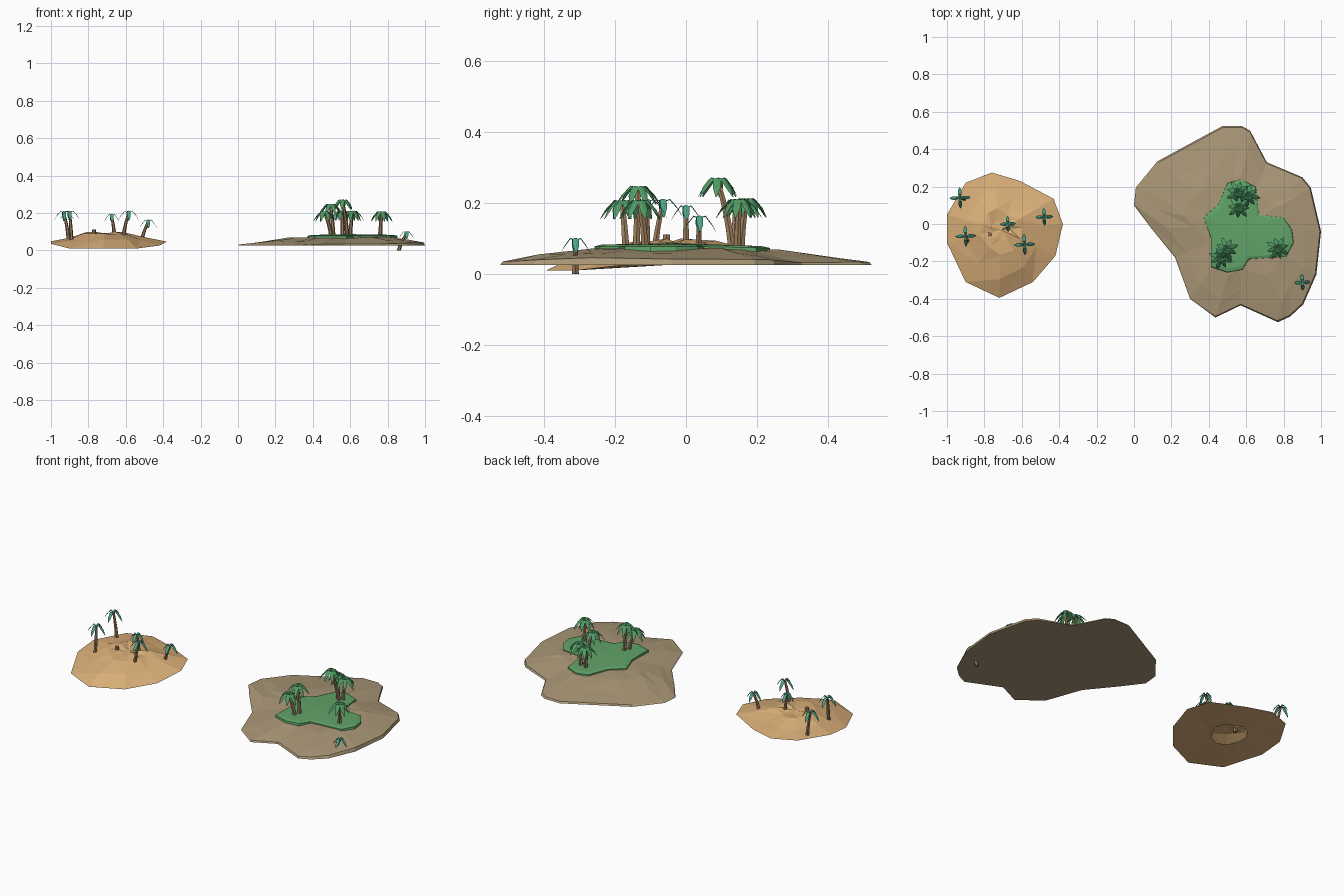
import bpy, bmesh, math, random
from mathutils import Vector

if "Cube" in bpy.data.objects:
    bpy.data.objects.remove(bpy.data.objects["Cube"])

random.seed(4)


def mat(name, rgb):
    m = bpy.data.materials.new(name)
    m.diffuse_color = (*rgb, 1)
    m.use_nodes = True
    m.node_tree.nodes["Principled BSDF"].inputs["Base Color"].default_value = m.diffuse_color
    return m


GOLD = mat("golden_sand", (0.70, 0.43, 0.19))
GREY = mat("grey_sand", (0.40, 0.31, 0.185))
GRASS = mat("grass_green", (0.12, 0.37, 0.14))
LEAF = mat("leaf_green", (0.08, 0.33, 0.13))
TEAL = mat("teal_leaf", (0.07, 0.37, 0.25))
BARK = mat("bark_brown", (0.34, 0.21, 0.11))


def finish(bm, name, material):
    me = bpy.data.meshes.new(name)
    bm.to_mesh(me)
    bm.free()
    me.materials.append(material)
    ob = bpy.data.objects.new(name, me)
    bpy.context.collection.objects.link(ob)
    return ob


def bridge(bm, a, b, tri=True):
    n = len(a)
    for i in range(n):
        j = (i + 1) % n
        if tri:
            bm.faces.new((a[i], a[j], b[j]))
            bm.faces.new((a[i], b[j], b[i]))
        else:
            bm.faces.new((a[i], a[j], b[j], b[i]))


def cap(bm, ring, co):
    c = bm.verts.new(co)
    for i in range(len(ring)):
        bm.faces.new((ring[i], ring[(i + 1) % len(ring)], c))


def ring_at(bm, pts, centre, scale, height, jitter=0.0):
    # outline shrunk towards its centre, with a height rule
    out = []
    for x, y in pts:
        s = scale * (1 + random.uniform(-jitter, jitter))
        px, py = centre[0] + (x - centre[0]) * s, centre[1] + (y - centre[1]) * s
        out.append(bm.verts.new((px, py, height(px, py))))
    return out


# golden island: tilted thin rim, domed rough top, open hollow underneath
gold_outline = [(-1, -.10), (-.90, -.31), (-.72, -.395), (-.54, -.31), (-.42, -.17), (-.38, 0),
                (-.43, .135), (-.61, .23), (-.76, .275), (-.90, .22), (-1, .05)]
gc = (-.71, -.03)


def tilt(x, y):
    side = abs(x + .70) / .3
    return min(.055, max(.01, .022 + .09 * y + .022 * side * side))


bm = bmesh.new()
rim = ring_at(bm, gold_outline, gc, 1, tilt)
mid = ring_at(bm, gold_outline, gc, .68, lambda x, y: tilt(x, y) * .45 + .05 + random.uniform(-.004, .004), .08)
top = ring_at(bm, gold_outline, gc, .36, lambda x, y: .090 + .05 * (y + .03) + random.uniform(-.005, .007), .15)
dip = ring_at(bm, gold_outline, gc, .17, lambda x, y: .092 + random.uniform(-.008, .010), .2)
hole = ring_at(bm, gold_outline, gc, .32, lambda x, y: .028 + .05 * y)
bridge(bm, rim, mid)
bridge(bm, mid, top)
bridge(bm, top, dip)
cap(bm, dip, (*gc, .088))
bridge(bm, hole, rim)
finish(bm, "golden_island", GOLD)

# grey island: flat base, low lip, gentle slopes
grey_outline = [(0, .10), (.09, -.02), (.22, -.18), (.30, -.40), (.435, -.50), (.57, -.435), (.77, -.525),
                (.835, -.495), (.905, -.43), (.975, -.27), (1, -.04), (.945, .195), (.90, .25),
                (.71, .33), (.62, .50), (.575, .525), (.475, .525), (.125, .335), (.01, .195)]
cc = (.58, -.02)


def lift(z):
    return lambda x, y: z + .014 * max(0, (x - .62) / .38) + random.uniform(-.003, .003)


bm = bmesh.new()
base = ring_at(bm, grey_outline, cc, 1, lambda x, y: .025)
lip = ring_at(bm, grey_outline, cc, .985, lift(.031))
slope = ring_at(bm, grey_outline, cc, .8, lift(.046), .05)
crest = ring_at(bm, grey_outline, cc, .52, lift(.066), .07)
bridge(bm, base, lip)
bridge(bm, lip, slope)
bridge(bm, slope, crest)
cap(bm, crest, (*cc, .074))
bm.faces.new(base[::-1])
finish(bm, "grey_island", GREY)

# grass patch on the grey island
grass_outline = [(.37, .035), (.41, -.075), (.41, -.23), (.50, -.26), (.58, -.245), (.615, -.19),
                 (.815, -.175), (.855, -.10), (.845, -.03), (.80, .035), (.67, .05), (.65, .20),
                 (.57, .24), (.50, .22), (.45, .105)]
pc = (.58, -.04)
bm = bmesh.new()
low = ring_at(bm, grass_outline, pc, 1, lambda x, y: .055)
edge = ring_at(bm, grass_outline, pc, .99, lambda x, y: .078 - .02 * max(0, y))
inner = ring_at(bm, grass_outline, pc, .9, lambda x, y: .083 - .02 * max(0, y))
bridge(bm, low, edge, False)
bridge(bm, edge, inner, False)
cap(bm, inner, (*pc, .087))
bm.faces.new(low[::-1])
finish(bm, "grass_patch", GRASS)


def trunk(name, foot, head, r0, r1, sides=6, steps=4):
    # tapered trunk that leans first and straightens near the head
    a, b = Vector(foot), Vector(head)
    bm = bmesh.new()
    prev = None
    for k in range(steps + 1):
        t = k / steps
        c = a.lerp(b, t)
        bend = math.sin(math.pi * t) * .12
        c -= Vector((b.x - a.x, b.y - a.y, 0)) * bend
        r = r0 + (r1 - r0) * t
        ring = [bm.verts.new((c.x + r * math.cos(i * math.tau / sides),
                              c.y + r * math.sin(i * math.tau / sides), c.z)) for i in range(sides)]
        if prev:
            bridge(bm, prev, ring, False)
        else:
            bm.faces.new(ring[::-1])
        prev = ring
    bm.faces.new(prev)
    finish(bm, name, BARK)


def crown(name, head, count, reach, drop, width, material, turn=0.0, vary=0.0):
    # folded drooping fronds around the trunk head
    bm = bmesh.new()
    profile = [(0, .004, .25), (.35, .012, 1), (.72, -.30 * drop, .95), (1, -drop, .15)]
    for i in range(count):
        a = turn + i * math.tau / count
        d, s = Vector((math.cos(a), math.sin(a), 0)), Vector((-math.sin(a), math.cos(a), 0))
        k = 1 - vary * (i % 2)
        prev = None
        for t, z, w in profile:
            c = Vector(head) + d * (reach * k * t) + Vector((0, 0, z))
            fold = Vector((0, 0, -.35 * width * w))
            row = [bm.verts.new(p) for p in (c - s * width * w + fold, c, c + s * width * w + fold)]
            if prev:
                for j in (0, 1):
                    bm.faces.new((prev[j], row[j], row[j + 1], prev[j + 1]))
            prev = row
    bmesh.ops.recalc_face_normals(bm, faces=bm.faces)
    for f in bm.faces:
        if f.normal.z < 0:
            f.normal_flip()
    finish(bm, name, material)


# small palms with four crossed fronds: foot, head, reach
small = [((-.905, .135, .05), (-.93, .14, .198), .056),
         ((-.89, -.09, .05), (-.90, -.065, .20), .056),
         ((-.66, 0, .07), (-.675, 0, .182), .042),
         ((-.615, -.11, .06), (-.585, -.11, .20), .056),
         ((-.515, .035, .05), (-.48, .038, .153), .047),
         ((.86, -.312, 0), (.90, -.312, .090), .042)]
for n, (foot, head, reach) in enumerate(small, 1):
    trunk(f"small_palm_trunk_{n}", foot, head, .011, .007)
    crown(f"small_palm_crown_{n}", head, 4, reach, .04 * reach / .056, .0095, TEAL, turn=.05)

# big palms on the grass
big = [((.585, .13, .07), (.56, .09, .260)),
       ((.60, .145, .07), (.61, .15, .200)),
       ((.56, .155, .07), (.555, .17, .202)),
       ((.50, -.17, .07), (.465, -.18, .197)),
       ((.51, -.14, .07), (.495, -.135, .237)),
       ((.76, -.115, .07), (.768, -.13, .197))]
for n, (foot, head) in enumerate(big, 1):
    trunk(f"big_palm_trunk_{n}", foot, head, .012, .008)
    crown(f"big_palm_crown_{n}", head, 8, .066, .042, .0115, LEAF, turn=n * .7, vary=.15)

# small stump on the golden island
trunk("stump", (-.77, -.055, .07), (-.77, -.055, .112), .012, .011, 6, 1)
